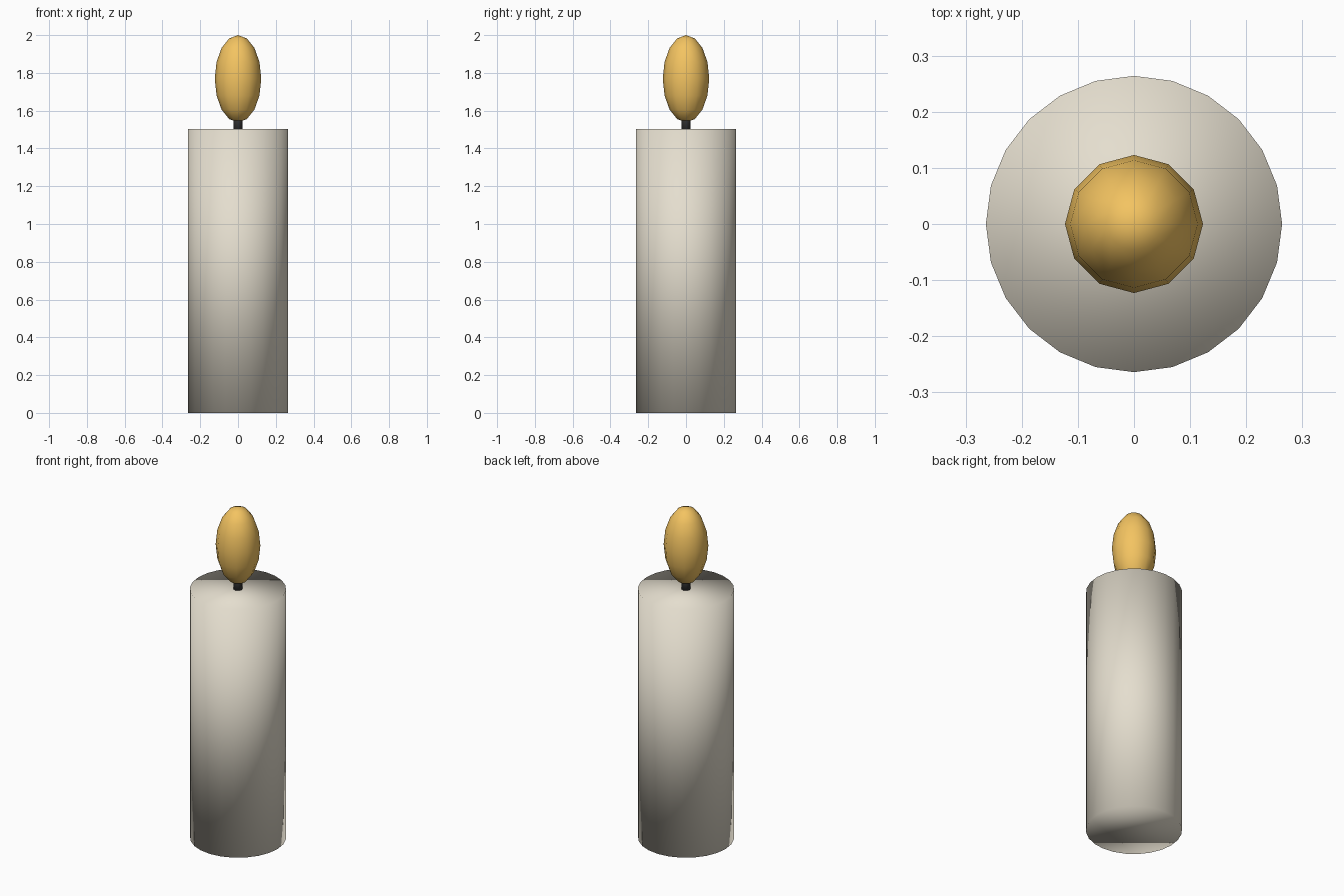
import bpy

if "Cube" in bpy.data.objects:
    bpy.data.objects.remove(bpy.data.objects["Cube"])


def finish(name, color):
    obj = bpy.context.object
    obj.name = name
    bpy.ops.object.transform_apply(location=False, rotation=False, scale=True)
    bpy.ops.object.shade_smooth()
    mat = bpy.data.materials.new(name + "_material")
    mat.diffuse_color = (*color, 1)
    mat.use_nodes = True
    mat.node_tree.nodes["Principled BSDF"].inputs["Base Color"].default_value = mat.diffuse_color
    obj.data.materials.append(mat)
    return obj


def cylinder(name, sides, radius, z0, z1, color):
    bpy.ops.mesh.primitive_cylinder_add(vertices=sides, radius=radius, depth=z1 - z0,
                                        location=(0, 0, (z0 + z1) / 2))
    return finish(name, color)


# Wax body, softly shaded across its caps
cylinder("wax_body", 24, 0.264, 0, 1.503, (0.78, 0.73, 0.62))

# Wick, running from the wax into the flame
cylinder("wick", 8, 0.025, 1.48, 1.6, (0.03, 0.03, 0.03))

# Flame, a stretched low-poly sphere
bpy.ops.mesh.primitive_uv_sphere_add(segments=12, ring_count=8, radius=1, location=(0, 0, 1.769))
bpy.context.object.scale = (0.123, 0.123, 0.231)
finish("flame", (0.9, 0.55, 0.12))
